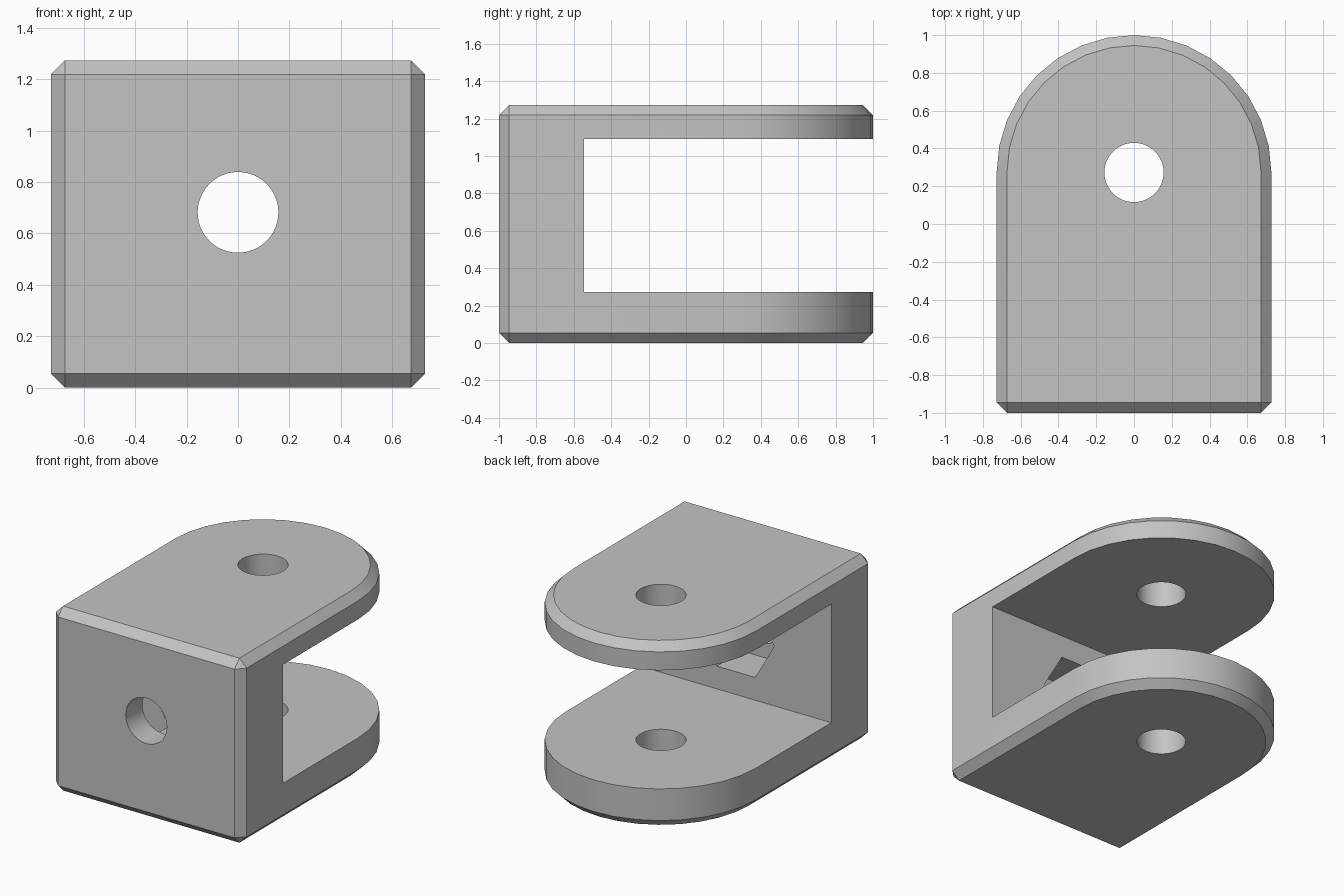
import bpy
import bmesh
from math import sin, cos, pi, radians
from mathutils import Vector

UNIT = 1 / 11                      # design grid
HALF_W, LENGTH, HEIGHT = 8 * UNIT, 2.0, 14 * UNIT
WALL_Y = -1 + 5 * UNIT             # inner face of the back wall
PIN_Y = 1 - HALF_W                 # centre of the rounded ends
MID_Z = 7.5 * UNIT                 # middle of the slot
HOLE_R, HEX_R = 0.157, 3.2 * UNIT
CHAMFER = 0.6 * UNIT

cube = bpy.data.objects.get("Cube")
if cube:
    bpy.data.objects.remove(cube, do_unlink=True)

grey = bpy.data.materials.new("plain_grey")
grey.use_nodes = True
grey.diffuse_color = (0.55, 0.55, 0.55, 1)
grey.node_tree.nodes["Principled BSDF"].inputs["Base Color"].default_value = grey.diffuse_color


def prism(name, outline, sweep, chamfer=0):
    """Sweep a closed outline along a vector, optionally chamfering its sharp edges."""
    bm = bmesh.new()
    base = bm.faces.new([bm.verts.new(p) for p in outline])
    swept = bmesh.ops.extrude_face_region(bm, geom=[base], use_keep_orig=True)["geom"]
    bmesh.ops.translate(bm, vec=Vector(sweep),
                        verts=[g for g in swept if isinstance(g, bmesh.types.BMVert)])
    bmesh.ops.recalc_face_normals(bm, faces=bm.faces)
    if chamfer:
        sharp = [e for e in bm.edges if e.calc_face_angle(0) > radians(30)]
        bmesh.ops.bevel(bm, geom=sharp, offset=chamfer, segments=1,
                        affect='EDGES', clamp_overlap=False)
    mesh = bpy.data.meshes.new(name)
    bm.to_mesh(mesh)
    bm.free()
    mesh.materials.append(grey)
    obj = bpy.data.objects.new(name, mesh)
    bpy.context.collection.objects.link(obj)
    return obj


def ring(radius, sides):
    return [(radius * cos(2 * pi * i / sides), radius * sin(2 * pi * i / sides))
            for i in range(sides)]


# Fork body: square front, rounded back, chamfered all around
arc = [(HALF_W * cos(pi * i / 16), PIN_Y + HALF_W * sin(pi * i / 16), 0) for i in range(17)]
body = prism("fork_bracket", [(-HALF_W, -1, 0), (HALF_W, -1, 0)] + arc,
             (0, 0, HEIGHT), CHAMFER)

# Slot between the arms, pin hole, bolt hole and hexagonal nut pocket
slot_z = (3 * UNIT, 12 * UNIT)
cutters = [
    prism("slot_cutter", [(-1, WALL_Y, slot_z[0]), (1, WALL_Y, slot_z[0]),
                          (1, WALL_Y, slot_z[1]), (-1, WALL_Y, slot_z[1])], (0, 2, 0)),
    prism("pin_hole_cutter", [(x, PIN_Y + y, -0.1) for x, y in ring(HOLE_R, 48)],
          (0, 0, HEIGHT + 0.2)),
    prism("bolt_hole_cutter", [(x, -1.1, MID_Z + z) for x, z in ring(HOLE_R, 48)],
          (0, 0.7, 0)),
    prism("nut_pocket_cutter", [(x, -1 + 2 * UNIT, MID_Z + z) for x, z in ring(HEX_R, 6)],
          (0, 0.4, 0)),
]

bpy.ops.object.select_all(action='DESELECT')
body.select_set(True)
bpy.context.view_layer.objects.active = body
for cutter in cutters:
    cutter.hide_render = True
    mod = body.modifiers.new(cutter.name, 'BOOLEAN')
    mod.operation = 'DIFFERENCE'
    mod.solver = 'EXACT'
    mod.object = cutter
    bpy.ops.object.modifier_apply(modifier=mod.name)
    bpy.data.objects.remove(cutter, do_unlink=True)

bpy.ops.object.shade_smooth_by_angle(angle=radians(30))
